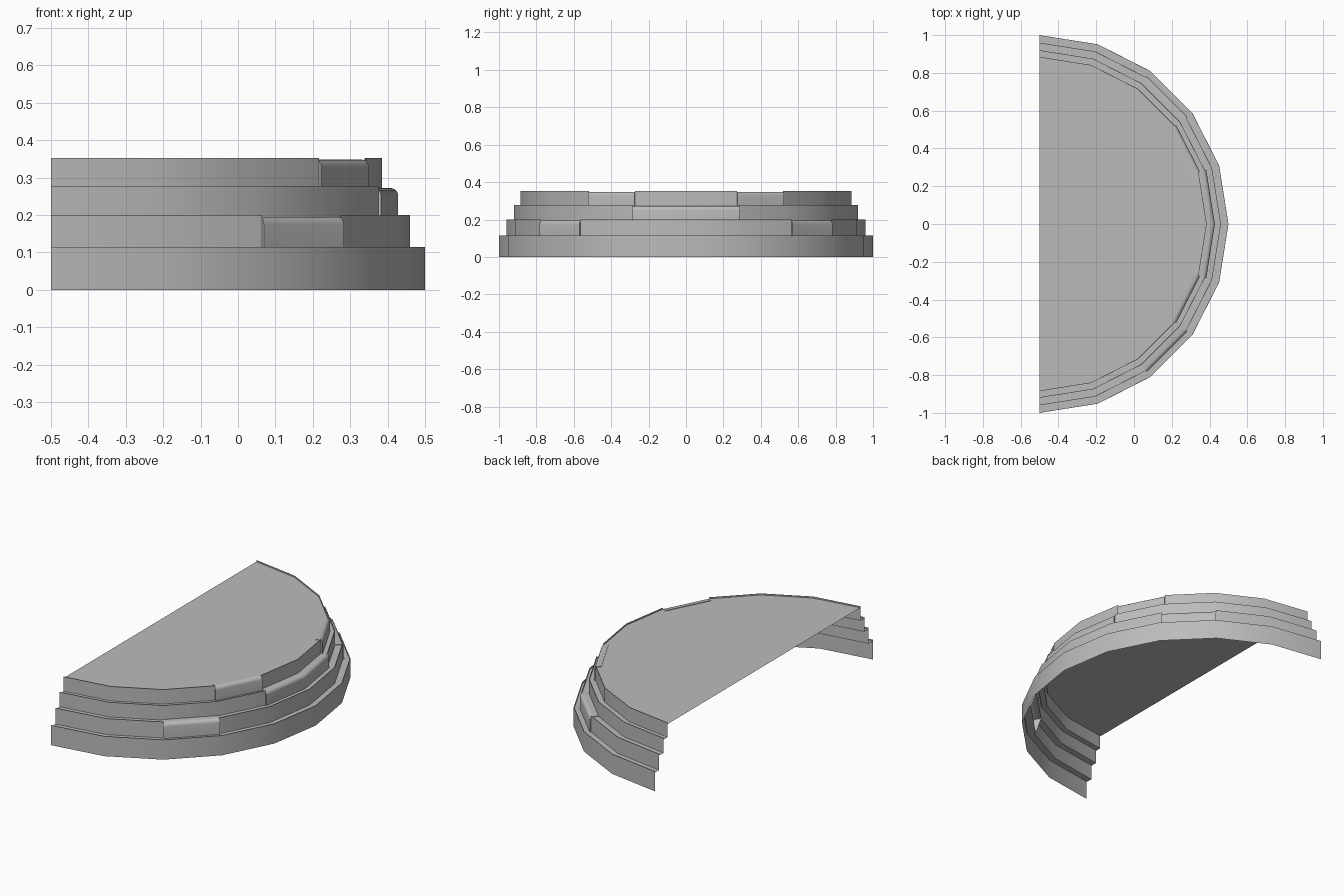
import bpy, bmesh
from math import cos, sin, radians, pi

if "Cube" in bpy.data.objects:
    bpy.data.objects.remove(bpy.data.objects["Cube"])

grey = bpy.data.materials.new("plain_grey")
grey.use_nodes = True
COLOUR = (0.5, 0.5, 0.5, 1)
grey.diffuse_color = COLOUR
grey.node_tree.nodes["Principled BSDF"].inputs["Base Color"].default_value = COLOUR

LIP = 0.008
STEP = 18


def ring_point(r, z, angle):
    a = radians(angle)
    return (r * cos(a) - 0.5, r * sin(a), z)


def finish(name, bm):
    mesh = bpy.data.meshes.new(name)
    bm.to_mesh(mesh)
    bm.free()
    mesh.materials.append(grey)
    obj = bpy.data.objects.new(name, mesh)
    bpy.context.collection.objects.link(obj)
    bpy.ops.object.select_all(action="DESELECT")
    obj.select_set(True)
    bpy.context.view_layer.objects.active = obj
    bpy.ops.object.shade_smooth_by_angle(angle=radians(30))


def sweep(name, profile, start, end, capped=False):
    """Turn a profile of (radius, height) around the flat side's centre."""
    bm = bmesh.new()
    rows = [[bm.verts.new(ring_point(r, z, a)) for r, z in profile]
            for a in range(start, end + 1, STEP)]
    for p, q in zip(rows, rows[1:]):
        for i in range(len(profile) - 1):
            bm.faces.new((p[i], q[i], q[i + 1], p[i + 1]))
    if capped:
        bm.faces.new(rows[0])
        bm.faces.new(rows[-1][::-1])
    finish(name, bm)


def wall_profile(r, z0, z1, inner):
    return [(r, z0), (r, z1), (r - 0.003, z1), (r - 0.003, z1 - LIP), (inner, z1 - LIP)]


def worn_profile(r, z0, z1, inner):
    out, top, bev = r + 0.008, z1 - LIP * 0.6, 0.02
    arc = [(out - bev + bev * cos(t * pi / 8), top - bev + bev * sin(t * pi / 8))
           for t in range(5)]
    return [(r - 0.01, z0), (out, z0)] + arc + [(inner, top), (inner, top - 0.003)]


# Stepped tiers: name, radius, bottom, top, start angles of the worn blocks
tiers = [("base_tier", 1.0, 0, 0.115, []),
         ("second_tier", 0.96, 0.115, 0.2, [-54, 36]),
         ("third_tier", 0.92, 0.2, 0.277, [-18, 0]),
         ("top_tier", 0.885, 0.277, 0.353, [-36, 18])]

for n, (name, r, bottom, top, worn) in enumerate(tiers):
    z0 = max(bottom - LIP, 0)
    inner = tiers[n + 1][1] if n < 3 else r - 0.03
    start = -90
    while start < 90:
        # Group neighbouring segments of the same kind into one strip
        is_worn = start in worn
        end = start + STEP
        while end < 90 and (end in worn) == is_worn:
            end += STEP
        make = worn_profile if is_worn else wall_profile
        label = f"{name}_{'worn_block' if is_worn else 'wall'}_{start + 90}"
        sweep(label, make(r, z0, top, inner), start, end, is_worn)
        start = end

# Flat half-round top surface
bm = bmesh.new()
bm.faces.new([bm.verts.new(ring_point(0.856, 0.353 - LIP, a)) for a in range(-90, 91, STEP)])
finish("top_surface", bm)
